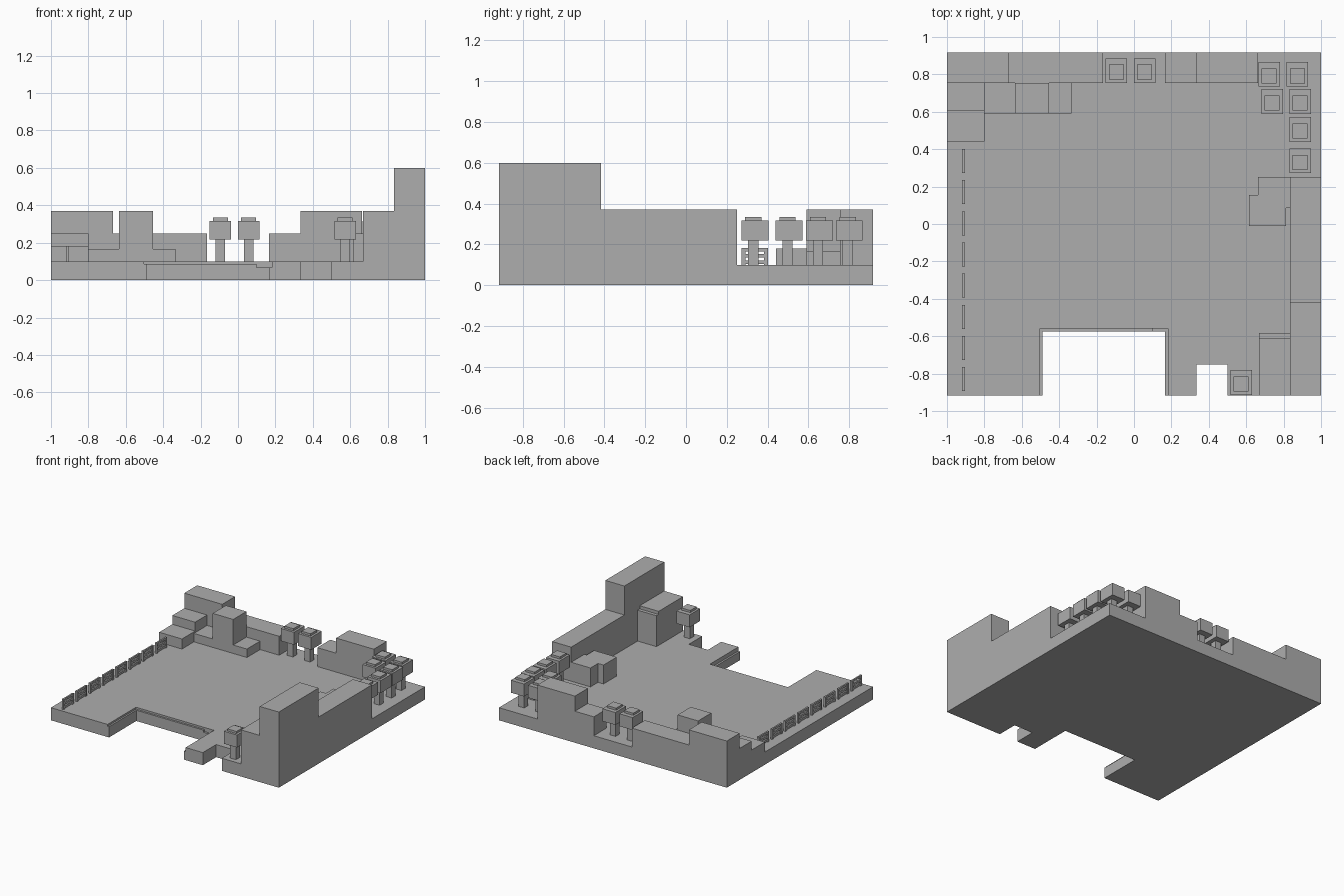
import bpy, bmesh
from mathutils import Vector

cube = bpy.data.objects.get("Cube")
if cube:
    bpy.data.objects.remove(cube, do_unlink=True)

# Single stone grey colour
GREY = (0.42, 0.42, 0.42, 1)
grey = bpy.data.materials.new("stone_grey")
grey.use_nodes = True
grey.diffuse_color = GREY
grey.node_tree.nodes["Principled BSDF"].inputs["Base Color"].default_value = GREY

GROUND = 0.1
X, Y = 1.0, 0.917


def add_boxes(name, boxes):
    """One flat-shaded object made of boxes given as (x0, x1, y0, y1, z0, z1)."""
    bm = bmesh.new()
    for x0, x1, y0, y1, z0, z1 in boxes:
        lo, hi = Vector((x0, y0, z0)), Vector((x1, y1, z1))
        verts = bmesh.ops.create_cube(bm, size=1)["verts"]
        bmesh.ops.scale(bm, vec=hi - lo, verts=verts)
        bmesh.ops.translate(bm, vec=(lo + hi) / 2, verts=verts)
    mesh = bpy.data.meshes.new(name)
    bm.to_mesh(mesh)
    bm.free()
    mesh.materials.append(grey)
    obj = bpy.data.objects.new(name, mesh)
    bpy.context.collection.objects.link(obj)
    return obj


def centred(x, y, wx, wy, z0, z1):
    return (x - wx / 2, x + wx / 2, y - wy / 2, y + wy / 2, z0, z1)


def block(name, x0, x1, y0, y1, top):
    return add_boxes(name, [(x0, x1, y0, y1, GROUND, top)])


# Ground slab with the inlet, its stepped rim and the small dock notch cut out
ground = add_boxes("ground_slab", [(-X, X, -Y, Y, 0, GROUND)])
cuts = {
    "inlet_cutter": (-0.49, 0.167, -1.1, -0.575, -0.1, 0.2),
    "rim_cutter": (-0.503, 0.16, -1.12, -0.56, 0.085, 0.22),
    "right_rim_cutter": (0.1, 0.182, -1.14, -0.56, 0.068, 0.24),
    "dock_cutter": (0.333, 0.5, -1.1, -0.75, -0.1, 0.2),
}
bpy.context.view_layer.objects.active = ground
for name, extents in cuts.items():
    cutter = add_boxes(name, [extents])
    cutter.hide_render = True
    mod = ground.modifiers.new(name, "BOOLEAN")
    mod.operation = "DIFFERENCE"
    mod.solver = "EXACT"
    mod.object = cutter
    bpy.ops.object.modifier_apply(modifier=name)
    bpy.data.objects.remove(cutter, do_unlink=True)

# Cliffs along the left-hand side (+x)
block("tall_cliff", 0.833, X, -Y, -0.417, 0.6)
block("side_cliff", 0.833, X, -0.417, 0.25, 0.37)
block("front_cliff", 0.667, 0.833, -Y, -0.61, 0.37)
block("front_cliff_ledge", 0.667, 0.833, -0.61, -0.583, 0.345)
block("side_boulder_back", 0.663, 0.833, 0.085, 0.25, 0.25)
block("side_boulder_front", 0.615, 0.813, -0.01, 0.155, 0.25)

# Cliffs along the back
BACK = 0.755
block("back_corner_cliff", -X, -0.667, BACK, Y, 0.37)
block("back_long_cliff", -0.667, -0.167, BACK, Y, 0.25)
block("back_low_cliff", 0.167, 0.333, BACK, Y, 0.25)
block("back_high_cliff", 0.333, 0.663, BACK, Y, 0.37)

# Stepped rocks in the back corner
block("corner_rock_high", -X, -0.8, 0.605, BACK, 0.25)
block("corner_rock_low", -X, -0.8, 0.44, 0.605, 0.18)
block("step_rock_right", -0.8, -0.635, 0.59, BACK, 0.167)
block("rock_pillar", -0.635, -0.455, 0.59, BACK, 0.37)
block("step_rock_left", -0.455, -0.335, 0.59, BACK, 0.167)

# Trees: trunk, crown and a small cap
tree_spots = [(-0.094, 0.82), (0.057, 0.82), (0.722, 0.8), (0.873, 0.8),
              (0.738, 0.655), (0.888, 0.655), (0.888, 0.505), (0.888, 0.338),
              (0.573, -0.847)]
for x, y in tree_spots:
    add_boxes("tree", [
        centred(x, y - 0.008, 0.05, 0.05, GROUND, 0.22),
        centred(x, y, 0.115, 0.132, 0.218, 0.317),
        centred(x, y - 0.008, 0.08, 0.08, 0.317, 0.334),
    ])

# Fence panels: end posts and three rails
FENCE_X, LENGTH = -0.912, 0.128
for i in range(8):
    y = 0.337 - i / 6
    parts = [centred(FENCE_X, y + s * (LENGTH - 0.018) / 2, 0.016, 0.018, GROUND, 0.182)
             for s in (-1, 1)]
    parts += [centred(FENCE_X, y, 0.012, LENGTH - 0.02, z, z + 0.017)
              for z in (0.105, 0.135, 0.165)]
    add_boxes("fence_panel", parts)
